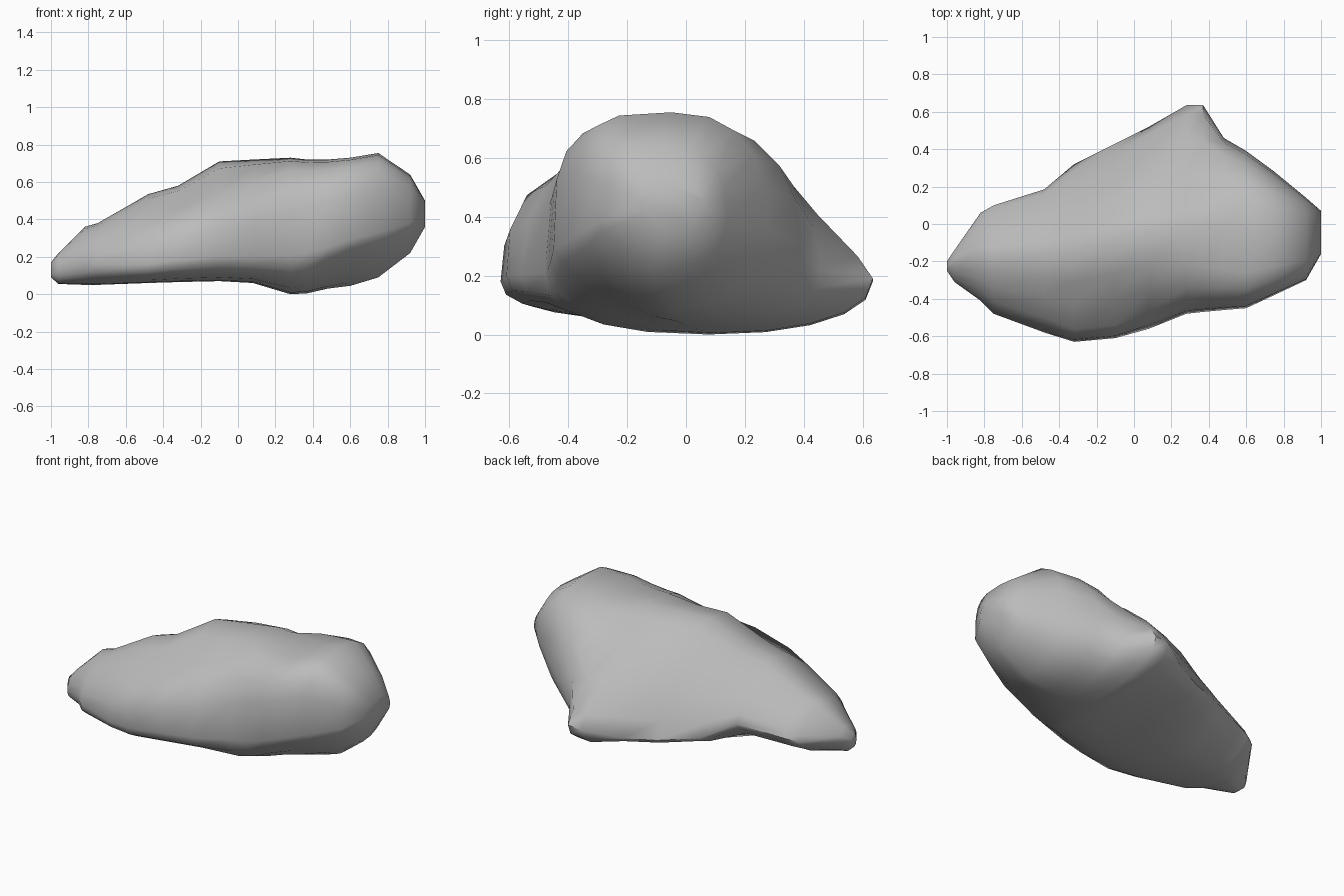
import bpy
import bmesh
from math import cos, sin, pi, radians

default = bpy.data.objects.get("Cube")
if default:
    bpy.data.objects.remove(default, do_unlink=True)

# Grey stone
stone = bpy.data.materials.new("grey_stone")
stone.use_nodes = True
colour = (0.5, 0.5, 0.5, 1)
stone.diffuse_color = colour
stone.node_tree.nodes["Principled BSDF"].inputs["Base Color"].default_value = colour

# Slices along the boulder:
# x, front y, front z, ridge y, ridge z, back y, back z, base z
SLICES = [
    (-1.0, -.25, .13, -.23, .17, -.2, .14, .09),
    (-.96, -.31, .13, -.2, .22, -.14, .16, .055),
    (-.82, -.41, .16, -.16, .36, .06, .18, .05),
    (-.75, -.48, .16, -.17, .38, .1, .2, .05),
    (-.48, -.58, .16, -.16, .535, .185, .25, .06),
    (-.32, -.63, .18, -.14, .58, .32, .17, .065),
    (-.1, -.61, .2, -.08, .71, .43, .14, .07),
    (.08, -.56, .2, -.04, .72, .52, .14, .06),
    (.28, -.48, .21, .0, .73, .635, .18, .0),
    (.37, -.47, .22, .0, .72, .635, .19, .005),
    (.48, -.46, .25, .0, .72, .46, .22, .03),
    (.6, -.45, .29, -.04, .73, .39, .3, .045),
    (.75, -.38, .33, -.05, .755, .28, .35, .09),
    (.92, -.3, .38, -.08, .64, .14, .4, .22),
    (1.0, -.16, .42, -.05, .5, .07, .42, .36),
]
STEPS = 5  # points per quarter of a slice

# Side and height fractions of the ledge on the front lobe
LEDGE = [(1, 0), (.99, .32), (.9, .53), (.6, .62), (.38, .92)]


def blend(x, low, high, start, end):
    """Ease a roundness value from low to high between two x positions."""
    t = min(max((x - start) / (end - start), 0), 1)
    return low + (high - low) * t * t * (3 - 2 * t)


def quarter(centre, reach, roundness, down=False):
    """Superellipse quarter, side to top, or top to side when down."""
    points = []
    for i in range(STEPS):
        t = 1 - i / STEPS if down else i / STEPS
        c = max(cos(pi / 2 * t), 0) ** (2 / roundness)
        s = sin(pi / 2 * t) ** (2 / roundness)
        points.append((centre[0] + reach[0] * c, centre[1] + reach[1] * s))
    return points


def front_face(x, centre, reach):
    """Front upper quarter, stepped into a ledge near the front lobe."""
    weight = max(0, 1 - abs(x + .2) / .35)
    plain = quarter(centre, reach, blend(x, 1.8, 3.8, -.1, .6))
    return [(y + (centre[0] + reach[0] * u - y) * weight,
             z + (centre[1] + reach[1] * v - z) * weight)
            for (y, z), (u, v) in zip(plain, LEDGE)]


def outline(x, fy, fz, ry, rz, by, bz, base):
    mid = (fy + by) / 2
    # The back hollows out above the spur
    slope = 1.2 if .2 < x < .4 else blend(x, 1.4, 2.5, .3, .7)
    front_under = blend(x, 2.5, 1.4, .2, .6)
    back_under = blend(x, 1.5, 2.2, -.5, 0)
    return (front_face(x, (ry, fz), (fy - ry, rz - fz))
            + quarter((ry, bz), (by - ry, rz - bz), slope, True)
            + quarter((mid, bz), (by - mid, base - bz), back_under)
            + quarter((mid, fz), (fy - mid, base - fz), front_under, True))


# Boulder: skin the slices and close both ends
bm = bmesh.new()
rings = [[bm.verts.new((s[0], y, z)) for y, z in outline(*s)] for s in SLICES]
for a, b in zip(rings, rings[1:]):
    for i in range(len(a)):
        j = (i + 1) % len(a)
        bm.faces.new((a[i], a[j], b[j], b[i]))
for ring in (rings[0], rings[-1]):
    bm.faces.new(ring)
bmesh.ops.recalc_face_normals(bm, faces=bm.faces)

mesh = bpy.data.meshes.new("boulder")
bm.to_mesh(mesh)
bm.free()
mesh.materials.append(stone)
boulder = bpy.data.objects.new("boulder", mesh)
bpy.context.collection.objects.link(boulder)
bpy.context.view_layer.objects.active = boulder
boulder.select_set(True)
bpy.ops.object.shade_smooth_by_angle(angle=radians(50))
